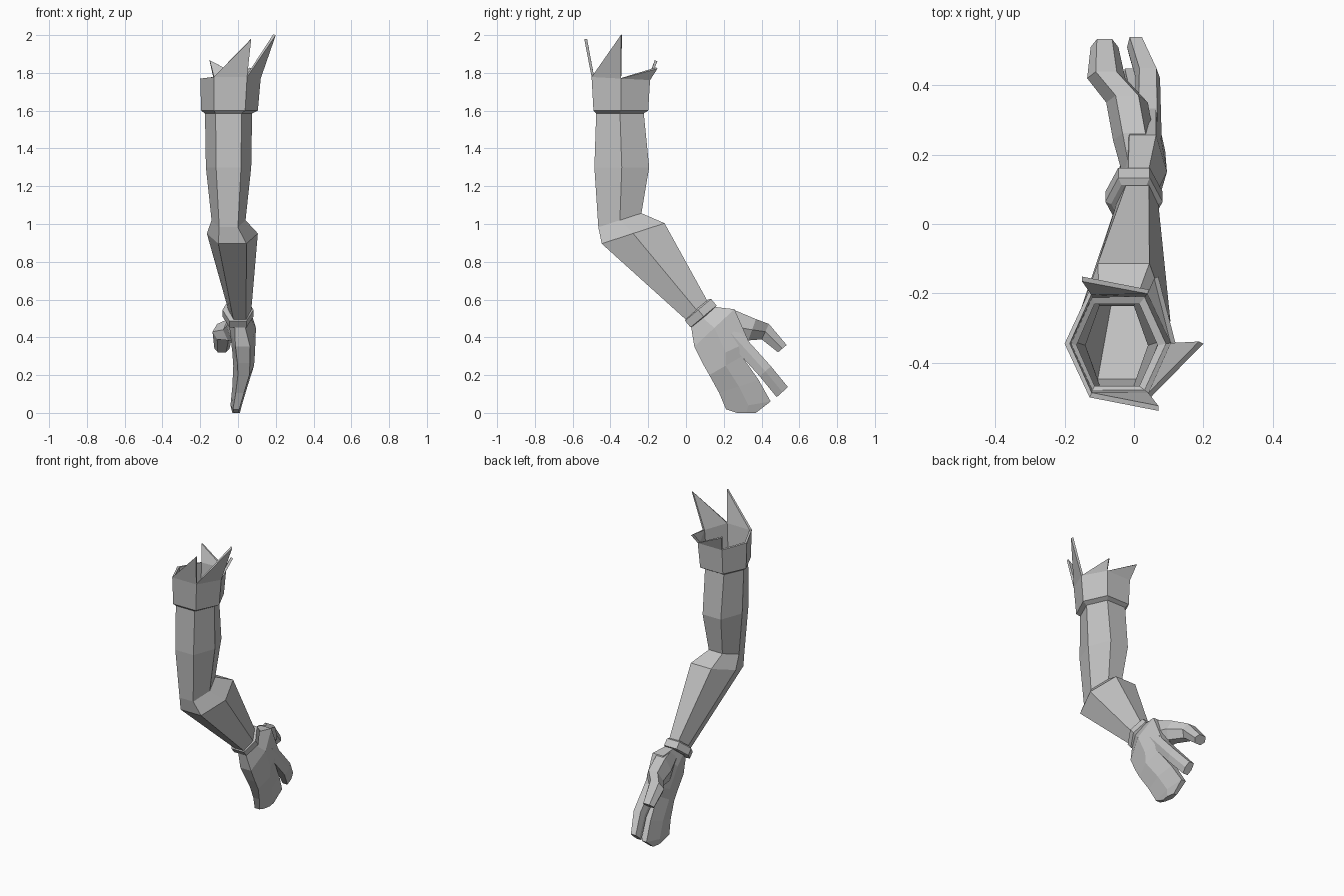
import bpy
import bmesh
from math import cos, sin, radians
from mathutils import Vector

if "Cube" in bpy.data.objects:
    bpy.data.objects.remove(bpy.data.objects["Cube"], do_unlink=True)

colour = (.55, .55, .55, 1)
grey = bpy.data.materials.new("plain grey")
grey.use_nodes = True
grey.diffuse_color = colour
grey.node_tree.nodes["Principled BSDF"].inputs["Base Color"].default_value = colour


def ring(centre, width, depth, tilt=0, flat=.55):
    """Hexagon around a centre, its depth direction tilted upward by degrees."""
    centre = Vector(centre)
    side = Vector((width / 2, 0, 0))
    reach = Vector((0, cos(radians(tilt)), sin(radians(tilt)))) * depth / 2
    return [centre - reach - side * flat, centre - reach + side * flat,
            centre + side,
            centre + reach + side * flat, centre + reach - side * flat,
            centre - side]


def bridge(bm, rings):
    """Join successive rings with quads and return their vertices."""
    loops = [[bm.verts.new(point) for point in points] for points in rings]
    for lower, upper in zip(loops, loops[1:]):
        for i in range(len(lower)):
            j = (i + 1) % len(lower)
            bm.faces.new((lower[i], lower[j], upper[j], upper[i]))
    return loops


def finish(name, bm):
    mesh = bpy.data.meshes.new(name)
    bm.to_mesh(mesh)
    bm.free()
    mesh.materials.append(grey)
    obj = bpy.data.objects.new(name, mesh)
    bpy.context.collection.objects.link(obj)
    return obj


def loft(name, rings, open_start=False):
    bm = bmesh.new()
    loops = bridge(bm, rings)
    bm.faces.new(loops[-1])
    if not open_start:
        bm.faces.new(loops[0])
    bmesh.ops.recalc_face_normals(bm, faces=bm.faces)
    return finish(name, bm)


# Hollow sleeve: upper arm, bent elbow, forearm
arm_top = ring(centre=(-.05, -.35, 1.6), width=.25, depth=.25)
loft("arm", [
    arm_top,
    ring(centre=(-.05, -.34, 1.3), width=.24, depth=.29),
    ring(centre=(-.05, -.35, 1.02), width=.18, depth=.24, tilt=18),
    ring(centre=(-.03, -.28, .95), width=.27, depth=.35, tilt=18),
    ring(centre=(.01, .06, .54), width=.12, depth=.15, tilt=45),
], open_start=True)

# Wrist band with stepped rims, across the forearm
band_tilt = 40
band_axis = Vector((0, sin(radians(band_tilt)), -cos(radians(band_tilt))))
band_middle = Vector((0, .077, .53))
loft("wrist_band", [
    ring(band_middle + band_axis * along, .165 * size, .18 * size, band_tilt)
    for along, size in ((-.03, .8), (-.02, 1), (.025, 1), (.03, .8))
])

# Palm running into the joined fingers
loft("palm_and_fingers", [
    ring(centre=(.01, .08, .51), width=.1, depth=.15, tilt=45),
    ring(centre=(.025, .15, .45), width=.14, depth=.29, tilt=43),
    ring(centre=(.03, .21, .32), width=.12, depth=.27, tilt=25),
    ring(centre=(.03, .21, .25), width=.11, depth=.2, tilt=30),
    ring(centre=(.01, .28, .14), width=.08, depth=.22, tilt=18),
    ring(centre=(-.01, .33, .04), width=.06, depth=.24, tilt=10),
    ring(centre=(-.01, .32, 0), width=.04, depth=.1),
])

# Index finger: one thickness, narrowing toward the tip
loft("index_finger", [
    ring(centre, width, depth=.08, tilt=42, flat=.7)
    for centre, width in (((.04, .24, .42), .08),
                          ((.04, .42, .22), .07),
                          ((.005, .51, .11), .05))
])

# Thumb, bending down at the last joint
loft("thumb", [
    ring(centre=(.01, .15, .5), width=.09, depth=.11, tilt=70),
    ring(centre=(0, .24, .46), width=.12, depth=.17, tilt=75),
    ring(centre=(-.02, .35, .44), width=.12, depth=.12, tilt=70),
    ring(centre=(-.08, .42, .43), width=.11, depth=.09, tilt=65),
    ring(centre=(-.085, .51, .34), width=.08, depth=.06, tilt=40),
])

# Flared cuff: inner lip, wall, and panels rising to leaning points
cuff_centre = Vector((-.04, -.345, 1.77))
bm = bmesh.new()
rim = bridge(bm, [
    [point - Vector((0, 0, .015)) for point in arm_top],
    ring(centre=(-.045, -.345, 1.6), width=.3, depth=.29),
    ring(cuff_centre, width=.32, depth=.31, tilt=-3),
])[-1]
panels = ((.2, .25), (.24, .5), (.06, .25), (.1, .25))
for (rise, lean), start, end in zip(panels, rim, rim[1:]):
    outward = end.co - cuff_centre
    outward.z = 0
    tip = bm.verts.new(end.co + outward * lean + Vector((0, 0, rise)))
    tip.co.z = min(tip.co.z, 2)
    bm.faces.new((start, end, tip))
cuff = finish("cuff", bm)
thickness = cuff.modifiers.new("thickness", "SOLIDIFY")
thickness.thickness = .015
thickness.offset = -1
